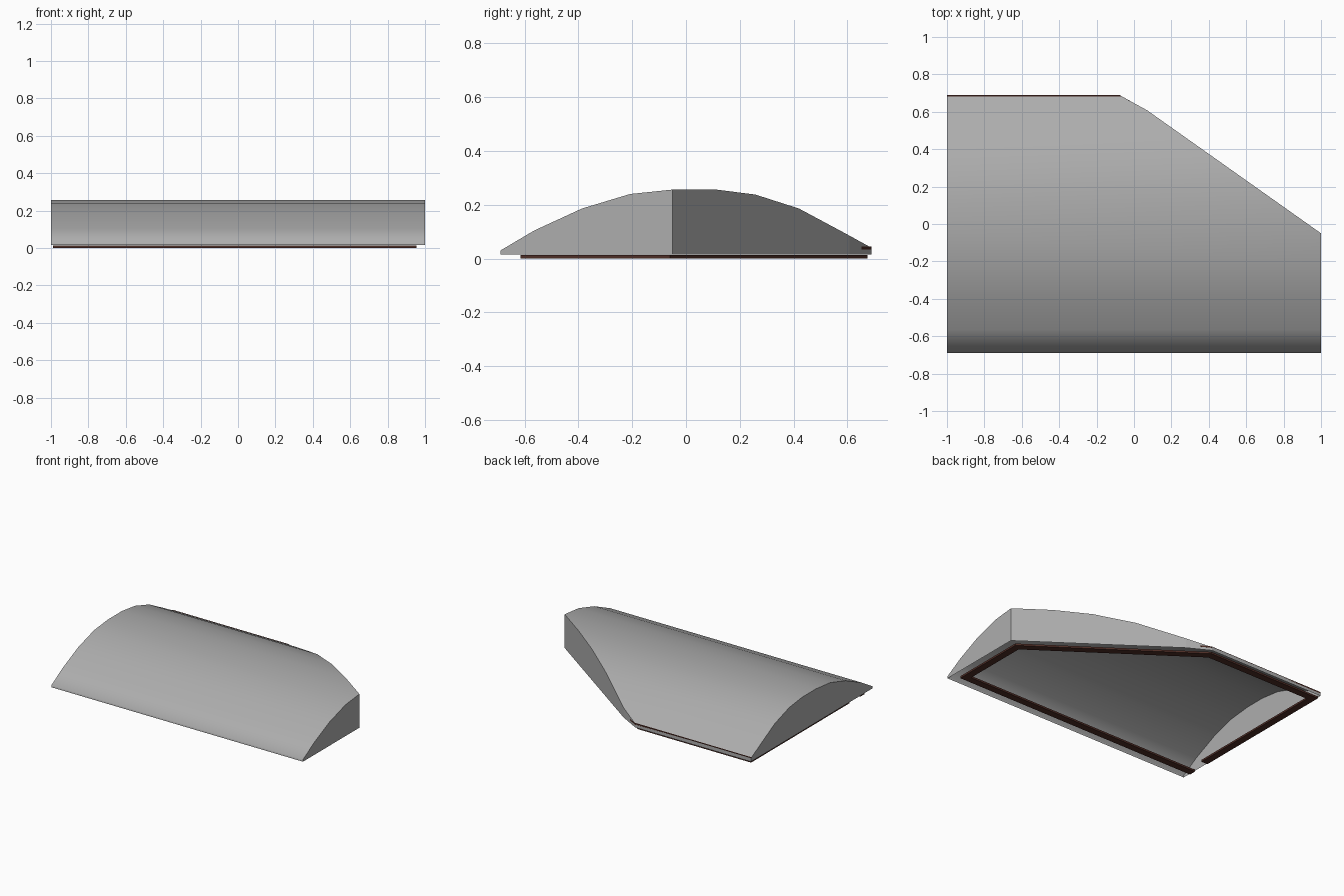
import bpy, bmesh, math
from mathutils import Vector

if "Cube" in bpy.data.objects:
    bpy.data.objects.remove(bpy.data.objects["Cube"])


def material(name, rgb):
    m = bpy.data.materials.new(name)
    m.diffuse_color = (*rgb, 1)
    m.use_nodes = True
    m.node_tree.nodes["Principled BSDF"].inputs["Base Color"].default_value = m.diffuse_color
    return m


grey = material("light grey panel", (0.42, 0.42, 0.42))
brown = material("dark brown trim", (0.075, 0.026, 0.019))


def finish(bm, name, mat):
    me = bpy.data.meshes.new(name)
    bm.to_mesh(me)
    bm.free()
    me.materials.append(mat)
    ob = bpy.data.objects.new(name, me)
    bpy.context.collection.objects.link(ob)
    return ob


# Curved shell: arched profile (y, z) swept along x
profile = [(-.69, .015), (-.69, .03), (-.565, .104), (-.387, .186), (-.208, .24),
           (-.045, .257), (.108, .257), (.258, .238), (.42, .186), (.59, .095),
           (.69, .04), (.69, .015)]
bm = bmesh.new()
ends = [[bm.verts.new((x, y, z)) for y, z in profile] for x in (-1, 1)]
a, b = ends
bm.faces.new(a)
bm.faces.new(b[::-1])
n = len(profile)
for i in range(n):
    j = (i + 1) % n
    bm.faces.new((a[i], b[i], b[j], a[j]))

# Slice off the back right corner and close the cut with a wall
for p, q in (((1, -.05), (.07, .608)), ((.07, .608), (-.08, .69))):
    d = Vector((q[0] - p[0], q[1] - p[1], 0))
    normal = Vector((-d.y, d.x, 0))
    if normal.x < 0:
        normal = -normal
    res = bmesh.ops.bisect_plane(bm, geom=bm.verts[:] + bm.edges[:] + bm.faces[:],
                                 plane_co=(p[0], p[1], 0), plane_no=normal,
                                 clear_outer=True)
    rim = [e for e in res["geom_cut"] if isinstance(e, bmesh.types.BMEdge) and e.is_boundary]
    bmesh.ops.holes_fill(bm, edges=rim, sides=0)
bmesh.ops.recalc_face_normals(bm, faces=bm.faces[:])

# Open underside, smooth roof, flat walls
for f in bm.faces:
    f.smooth = abs(f.normal.x) < .01 and f.normal.y < .9
bmesh.ops.delete(bm, geom=[f for f in bm.faces if f.normal.z < -.9], context="FACES_ONLY")
finish(bm, "curved_shell", grey)


def strip(name, pts, width, z0, z1):
    """Flat mitred band following an open path, width to the left of travel."""
    pts = [Vector(p) for p in pts]
    dirs = [(q - p).normalized() for p, q in zip(pts, pts[1:])]
    bm = bmesh.new()
    rings = []
    for i, p in enumerate(pts):
        d0, d1 = dirs[max(i - 1, 0)], dirs[min(i, len(dirs) - 1)]
        n0, n1 = Vector((-d0.y, d0.x)), Vector((-d1.y, d1.x))
        m = (n0 + n1).normalized()
        q = p + m * width / m.dot(n0)
        rings.append([bm.verts.new((*c, z)) for c, z in ((p, z0), (q, z0), (q, z1), (p, z1))])
    for r, s in zip(rings, rings[1:]):
        for k in range(4):
            l = (k + 1) % 4
            bm.faces.new((r[k], r[l], s[l], s[k]))
    bm.faces.new(rings[0])
    bm.faces.new(rings[-1][::-1])
    bmesh.ops.recalc_face_normals(bm, faces=bm.faces[:])
    finish(bm, name, brown)


# Base frame with a gap at the front left corner
strip("base_frame", [(-.99, -.615), (.955, -.615), (.955, -.06), (-.09, .675),
                     (-.99, .675), (-.99, -.44)], .05, 0, .014)
# Narrow trim on the back lip
strip("back_lip_trim", [(-.01, .652), (-.078, .69), (-1, .69)], .008, .034, .044)
